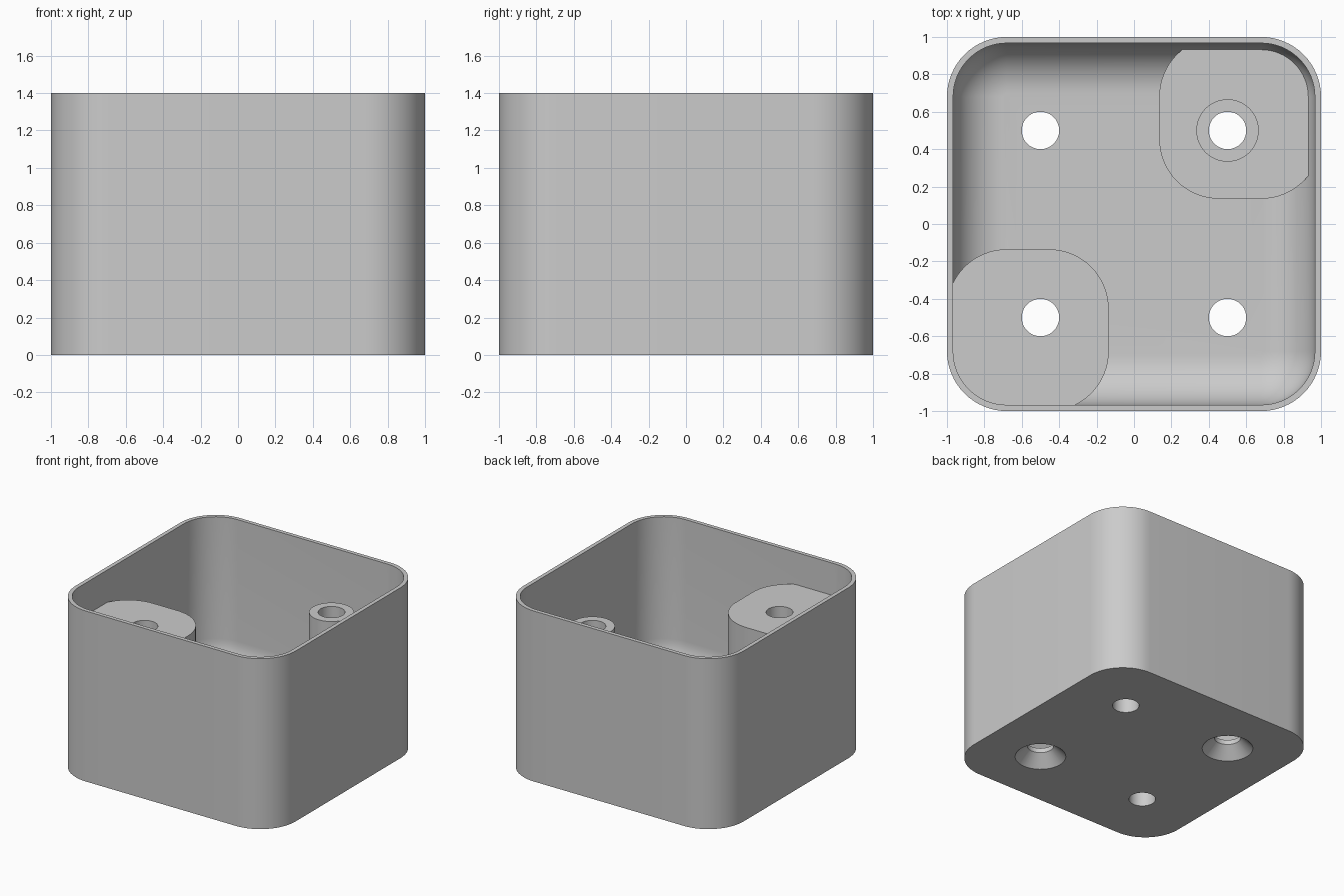
import bpy, bmesh, math

if "Cube" in bpy.data.objects:
    bpy.data.objects.remove(bpy.data.objects["Cube"], do_unlink=True)

HEIGHT, CORNER, WALL = 1.4, 0.32, 0.033
FLOOR, FILLET = 0.13, 0.27
PAD_TOP, BOSS_TOP = 0.267, 1.135
HOLE, SPACING = 0.1, 0.5

grey = bpy.data.materials.new("plain grey")
grey.use_nodes = True
tone = (0.6, 0.6, 0.6, 1)
grey.diffuse_color = tone
grey.node_tree.nodes["Principled BSDF"].inputs["Base Color"].default_value = tone


def rounded_square(low, high, radius, steps=16):
    """Corner arcs of a square spanning low..high in x and y."""
    points = []
    a, b = low + radius, high - radius
    for quarter, (cx, cy) in enumerate([(b, b), (a, b), (a, a), (b, a)]):
        for i in range(steps + 1):
            t = (quarter + i / steps) * math.pi / 2
            points.append((cx + radius * math.cos(t), cy + radius * math.sin(t)))
    return points


def loft(name, loops):
    """Skin a stack of (outline, z) loops and cap both ends."""
    bm = bmesh.new()
    rings = [[bm.verts.new((x, y, z)) for x, y in outline] for outline, z in loops]
    for low, high in zip(rings, rings[1:]):
        for i in range(len(low)):
            j = (i + 1) % len(low)
            bm.faces.new((low[i], low[j], high[j], high[i]))
    bm.faces.new(rings[0][::-1])
    bm.faces.new(rings[-1])
    bmesh.ops.recalc_face_normals(bm, faces=bm.faces)
    mesh = bpy.data.meshes.new(name)
    bm.to_mesh(mesh)
    bm.free()
    mesh.materials.append(grey)
    obj = bpy.data.objects.new(name, mesh)
    bpy.context.collection.objects.link(obj)
    return obj


def circle(x, y, radius, steps=48):
    turn = 2 * math.pi / steps
    return [(x + radius * math.cos(i * turn), y + radius * math.sin(i * turn))
            for i in range(steps)]


def drill(obj, x, y, sink=False):
    """Cut a vertical hole, optionally countersunk from below."""
    cone = [(0.29, -0.1), (HOLE, 0.092)] if sink else [(HOLE, -0.1)]
    cutter = loft("hole_cutter", [(circle(x, y, r), z) for r, z in cone + [(HOLE, 2)]])
    cutter.hide_render = True
    mod = obj.modifiers.new("hole", "BOOLEAN")
    mod.operation, mod.solver, mod.object = "DIFFERENCE", "EXACT", cutter
    select(obj)
    bpy.ops.object.modifier_apply(modifier=mod.name)
    bpy.data.objects.remove(cutter, do_unlink=True)


def select(obj):
    bpy.ops.object.select_all(action="DESELECT")
    obj.select_set(True)
    bpy.context.view_layer.objects.active = obj


def corner_outline(sign):
    """Rounded block that stops just inside the wall of one corner."""
    edge, centre = 0.985, 1 - CORNER
    points = []
    for x, y in rounded_square(0.135, 1, CORNER):
        if x > centre and y > centre:
            k = (edge - centre) / CORNER
            x, y = centre + (x - centre) * k, centre + (y - centre) * k
        points.append((sign * min(x, edge), sign * min(y, edge)))
    return points


def inset_square(inset):
    return rounded_square(inset - 1, 1 - inset, CORNER - inset)


# Open box: outer wall, rim, inner wall and a filleted floor
loops = [(inset_square(0), 0), (inset_square(0), HEIGHT), (inset_square(WALL), HEIGHT)]
for i in range(13):
    t = i / 12 * math.pi / 2
    loops.append((inset_square(WALL + FILLET * (1 - math.cos(t))),
                  FLOOR + FILLET * (1 - math.sin(t))))
box = loft("box_shell", loops)
for sx in (-1, 1):
    for sy in (-1, 1):
        drill(box, sx * SPACING, sy * SPACING, sink=sx != sy)

# Tall corner boss, low corner pad and the round standoff on the pad
front = corner_outline(-1)
back = corner_outline(1)
tube = circle(SPACING, SPACING, 0.167)
boss = loft("tall_corner_boss", [(front, FLOOR), (front, BOSS_TOP)])
pad = loft("low_corner_pad", [(back, FLOOR), (back, PAD_TOP)])
standoff = loft("round_standoff", [(tube, PAD_TOP), (tube, BOSS_TOP)])
drill(boss, -SPACING, -SPACING)
drill(pad, SPACING, SPACING)
drill(standoff, SPACING, SPACING)

for obj in (box, boss, pad, standoff):
    select(obj)
    bpy.ops.object.shade_smooth_by_angle(angle=math.radians(30))
